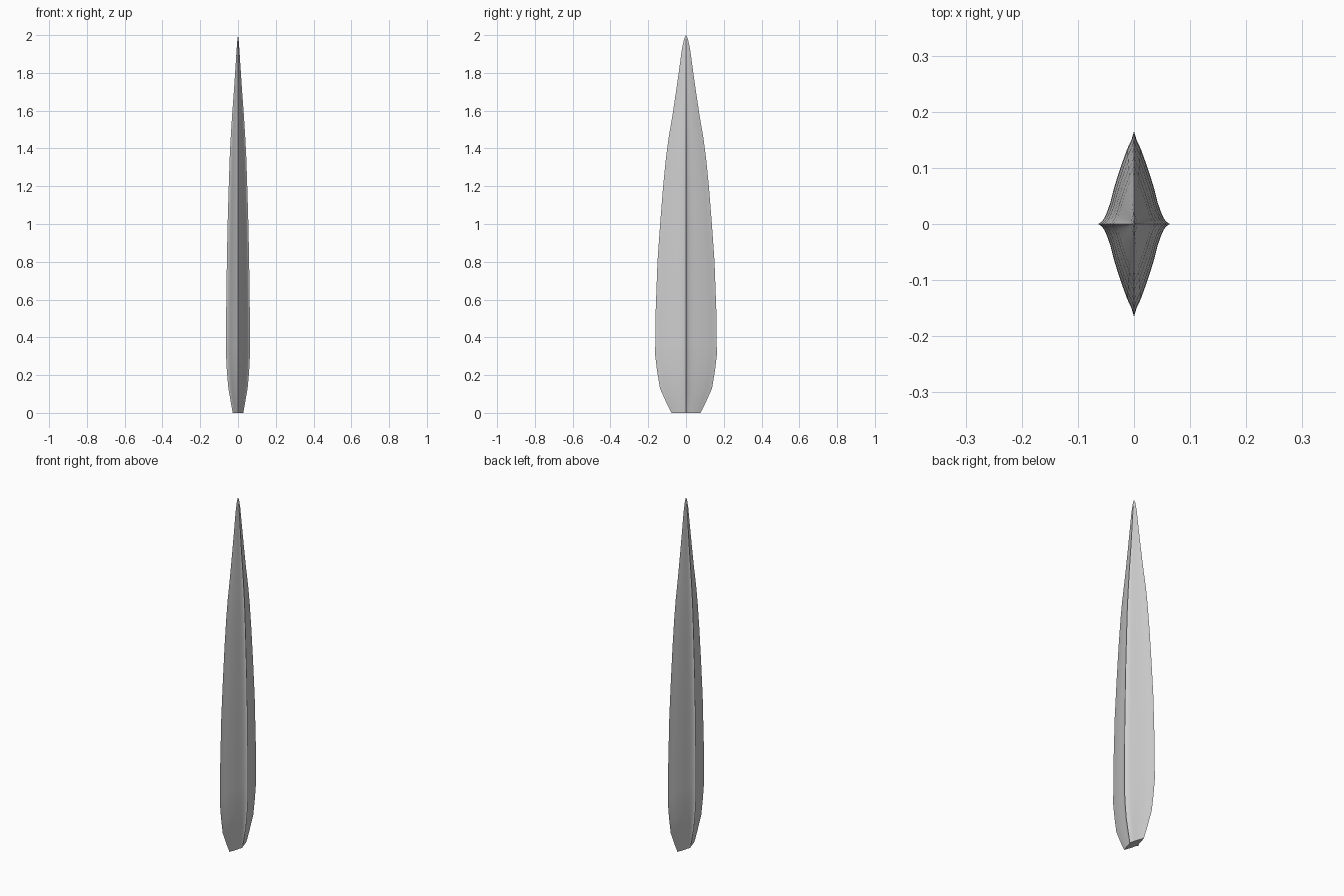
import bpy
import bmesh
import math

cube = bpy.data.objects.get("Cube")
if cube:
    bpy.data.objects.remove(cube, do_unlink=True)

# Steel colour
steel = bpy.data.materials.new("light_steel_grey")
steel.use_nodes = True
colour = (0.62, 0.62, 0.62, 1)
steel.diffuse_color = colour
steel.node_tree.nodes["Principled BSDF"].inputs["Base Color"].default_value = colour

# Quarter cross-section, from the raised side rib to the cutting edge (unit size)
quarter = [(1, 0), (0.9, 0.025), (0.83, 0.06), (0.75, 0.13), (0.66, 0.23), (0.57, 0.37),
           (0.46, 0.51), (0.33, 0.66), (0.19, 0.81), (0.07, 0.91), (0, 1)]
half = quarter + [(-x, y) for x, y in quarter[-2::-1]]
section = half + [(x, -y) for x, y in half[-2:0:-1]]

# Blade stations: height, half thickness, half width
stations = [(0, 0.028, 0.077), (0.05, 0.037, 0.102), (0.13, 0.051, 0.138),
            (0.22, 0.059, 0.153), (0.32, 0.064, 0.165), (0.36, 0.064, 0.162),
            (0.5, 0.063, 0.162), (0.8, 0.059, 0.151), (1.0, 0.055, 0.137),
            (1.2, 0.049, 0.121), (1.35, 0.044, 0.106), (1.45, 0.039, 0.093),
            (1.58, 0.031, 0.071), (1.7, 0.022, 0.053), (1.82, 0.014, 0.036),
            (1.93, 0.007, 0.021), (1.98, 0.003, 0.01)]

# Loft the blade, closing it with a flat base and a pointed tip
bm = bmesh.new()
rings = [[bm.verts.new((x * a, y * b, z)) for x, y in section] for z, a, b in stations]
tip = bm.verts.new((0, 0, 2))
count = len(section)
for i in range(count):
    j = (i + 1) % count
    for low, high in zip(rings, rings[1:]):
        bm.faces.new((low[i], low[j], high[j], high[i]))
    bm.faces.new((rings[-1][i], rings[-1][j], tip))
bm.faces.new(rings[0][::-1])
bmesh.ops.recalc_face_normals(bm, faces=bm.faces[:])

mesh = bpy.data.meshes.new("blade")
bm.to_mesh(mesh)
bm.free()
mesh.materials.append(steel)
blade = bpy.data.objects.new("blade", mesh)
bpy.context.collection.objects.link(blade)

# Smooth hollow faces with crisp ribs and edges
bpy.ops.object.select_all(action="DESELECT")
blade.select_set(True)
bpy.context.view_layer.objects.active = blade
bpy.ops.object.shade_smooth_by_angle(angle=math.radians(35))
